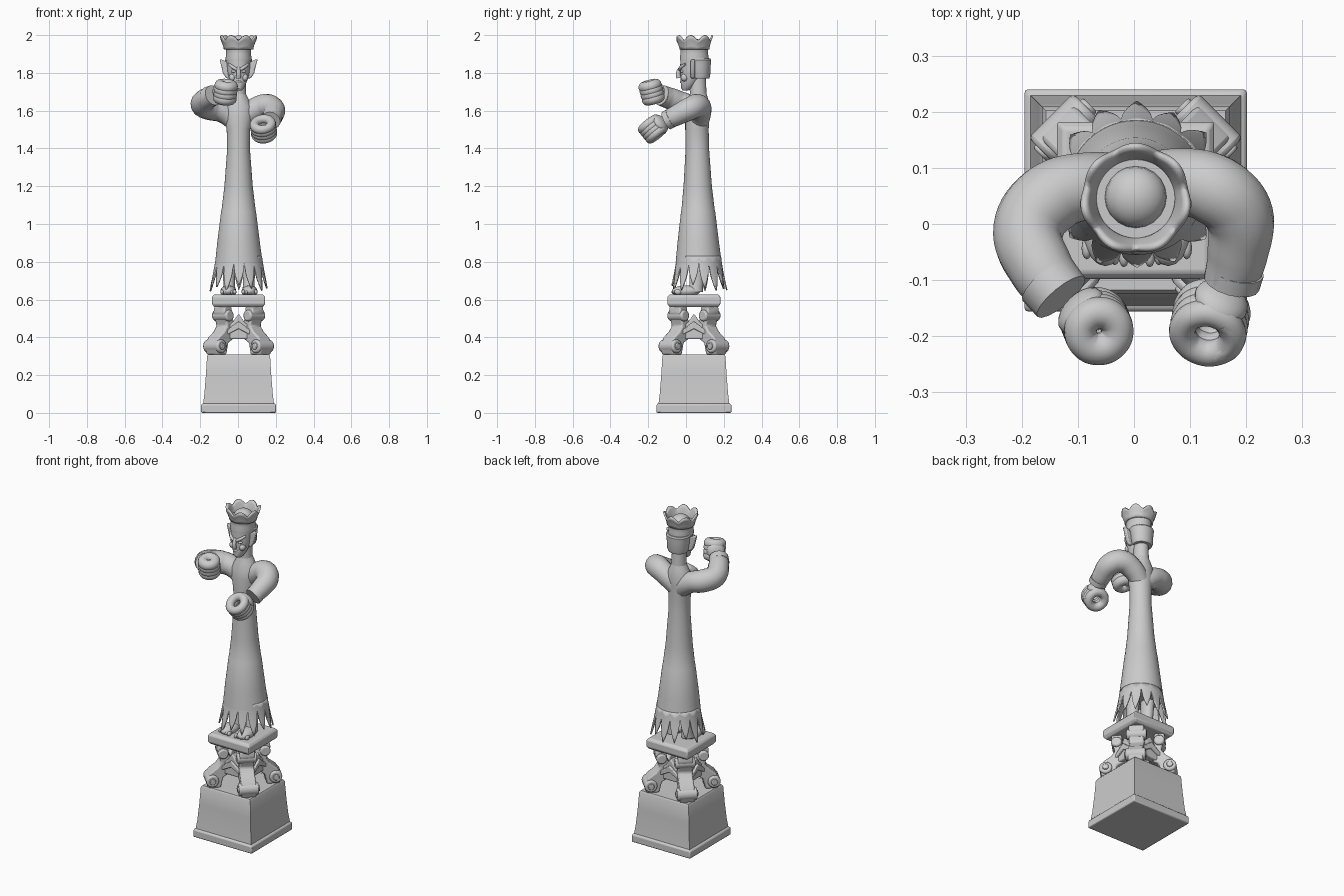
import bpy, bmesh, math
from mathutils import Vector, Matrix

if "Cube" in bpy.data.objects:
    bpy.data.objects.remove(bpy.data.objects["Cube"])

stone = bpy.data.materials.new("grey stone")
stone.diffuse_color = (0.6, 0.6, 0.6, 1)
stone.use_nodes = True
stone.node_tree.nodes["Principled BSDF"].inputs["Base Color"].default_value = stone.diffuse_color
TAU = math.tau


def finish(ob, angle=35, bevel=0, solid=0):
    """Material, optional modifiers and smooth shading."""
    ob.data.materials.clear()
    ob.data.materials.append(stone)
    if solid:
        m = ob.modifiers.new("thickness", 'SOLIDIFY')
        m.thickness = solid
    if bevel:
        m = ob.modifiers.new("soft edge", 'BEVEL')
        m.width, m.segments = bevel, 2
    bpy.ops.object.select_all(action='DESELECT')
    bpy.context.view_layer.objects.active = ob
    ob.select_set(True)
    bpy.ops.object.shade_smooth_by_angle(angle=math.radians(angle))
    return ob


def from_bmesh(name, bm, **kw):
    bmesh.ops.recalc_face_normals(bm, faces=bm.faces)
    me = bpy.data.meshes.new(name)
    bm.to_mesh(me)
    bm.free()
    ob = bpy.data.objects.new(name, me)
    bpy.context.collection.objects.link(ob)
    return finish(ob, **kw)


def skin_rings(name, rings, caps=True, **kw):
    bm = bmesh.new()
    vs = [[bm.verts.new(p) for p in r] for r in rings]
    n = len(rings[0])
    for a, b in zip(vs, vs[1:]):
        for i in range(n):
            bm.faces.new((a[i], a[(i + 1) % n], b[(i + 1) % n], b[i]))
    if caps:
        bm.faces.new(vs[0])
        bm.faces.new(vs[-1])
    return from_bmesh(name, bm, **kw)


def loft(name, rows, n=32, **kw):
    """Stacked ellipses: z, centre x, centre y, radius x, radius y."""
    return skin_rings(name, [[(x + rx * math.cos(TAU * i / n), y + ry * math.sin(TAU * i / n), z)
                              for i in range(n)] for z, x, y, rx, ry in rows], **kw)


def square_loft(name, rows, **kw):
    """Stacked squares: z, half size, around the pedestal axis."""
    return skin_rings(name, [[(0.003 + sx * h, PY + sy * h, z) for sx, sy in
                              ((-1, -1), (1, -1), (1, 1), (-1, 1))] for z, h in rows], **kw)


def slab(name, outline, lo, hi, matrix, **kw):
    """Outline in (u, z), extruded along v from lo to hi, then placed."""
    return skin_rings(name, [[matrix @ Vector((u, v, z)) for u, z in outline] for v in (lo, hi)], **kw)


def ball(name, centre, size, rot=None, seg=20):
    bm = bmesh.new()
    m = Matrix.Translation(centre) @ (rot or Matrix()) @ Matrix.Diagonal((*size, 1))
    bmesh.ops.create_uvsphere(bm, u_segments=seg, v_segments=seg // 2 + 2, radius=1, matrix=m)
    return from_bmesh(name, bm, angle=60)


def tube(name, pts, cyclic=False):
    """Smooth tube through points x, y, z, radius."""
    cu = bpy.data.curves.new(name, 'CURVE')
    cu.dimensions, cu.bevel_depth, cu.bevel_resolution = '3D', 1, 6
    cu.use_fill_caps, cu.resolution_u = True, 8
    sp = cu.splines.new('BEZIER')
    sp.bezier_points.add(len(pts) - 1)
    sp.use_cyclic_u = cyclic
    for bp, p in zip(sp.bezier_points, pts):
        bp.co, bp.radius = p[:3], p[3]
        bp.handle_left_type = bp.handle_right_type = 'AUTO'
    ob = bpy.data.objects.new(name, cu)
    bpy.context.collection.objects.link(ob)
    bpy.ops.object.select_all(action='DESELECT')
    bpy.context.view_layer.objects.active = ob
    ob.select_set(True)
    bpy.ops.object.convert(target='MESH')
    return finish(bpy.context.view_layer.objects.active, angle=50)


# Pedestal: foot slab, flared block, top slab
PY = 0.042
square_loft("base_slab", [(0, 0.198), (0.045, 0.198), (0.052, 0.185)], bevel=0.006)
square_loft("pedestal_block", [(0.045, 0.188), (0.1, 0.181), (0.2, 0.173), (0.3, 0.167), (0.31, 0.16)])
square_loft("top_slab", [(0.56, 0.128), (0.575, 0.14), (0.615, 0.14), (0.628, 0.128)], bevel=0.005)

# Carved support: scrolled corner legs and peaked panels between them
leg = [(.13, .308), (.2, .308), (.213, .35), (.19, .40), (.15, .43), (.128, .46), (.138, .50), (.15, .53),
       (.145, .562), (.09, .562), (.085, .50), (.05, .45), (.06, .40), (.115, .37)]
gable = [(-.1, .37), (-.04, .39), (.04, .39), (.1, .37), (.11, .42), (.07, .46), (.035, .475), (0, .525),
         (-.035, .475), (-.07, .46), (-.11, .42)]
trim = [(-.085, .40), (0, .445), (.085, .40), (.085, .42), (0, .485), (-.085, .42)]


def disc(cu, cz, r, n=16):
    return [(cu + r * math.cos(TAU * i / n), cz + r * math.sin(TAU * i / n)) for i in range(n)]


for k in range(4):
    at = Matrix.Translation((0.003, PY, 0))
    d = at @ Matrix.Rotation(TAU * (k + .5) / 4, 4, 'Z')
    f = at @ Matrix.Rotation(TAU * k / 4, 4, 'Z')
    slab(f"corner_leg_{k}", leg, -.042, .042, d, bevel=.008)
    slab(f"lower_scroll_{k}", disc(.178, .353, .036), -.056, .056, d, bevel=.008)
    slab(f"lower_scroll_eye_{k}", disc(.178, .353, .018), -.063, .063, d, bevel=.004)
    slab(f"upper_scroll_{k}", disc(.118, .515, .03), -.056, .056, d, bevel=.008)
    slab(f"gable_panel_{k}", gable, -.105, -.06, f, bevel=.006)
    slab(f"gable_trim_{k}", trim, -.117, -.09, f, bevel=.005)

# Feet, toes and shins
for s, side in ((-1, "left"), (1, "right")):
    x = .005 + s * .052
    loft(f"{side}_shin", [(.64, x, .045, .036, .045), (.68, x, .055, .03, .036), (.82, x, .06, .037, .045)])
    ball(f"{side}_foot", (x + s * .004, .0, .645), (.042, .075, .03))
    for t in range(5):
        ball(f"{side}_toe_{t}", (x + s * (t - 2) * .0165 + s * .004, -.057 + .0035 * t, .64),
             (.0095, .02, .013), seg=12)

# Robe body
loft("robe", [(.795, .005, .067, .126, .122), (.9, .003, .065, .113, .11), (1.07, .003, .064, .092, .09),
              (1.075, .003, .064, .09, .088), (1.2, .003, .062, .075, .075), (1.4, .003, .06, .06, .062),
              (1.5, .002, .058, .062, .062), (1.57, .002, .06, .078, .064), (1.62, .002, .062, .075, .062),
              (1.66, .002, .065, .055, .052), (1.69, .002, .065, .04, .044)], n=48)

# Ragged hem: pointed leaves all round
TEETH, COLS = 14, 10
hem = []
for row in range(6):
    ring = []
    for i in range(TEETH * COLS):
        u = abs((i % COLS) / COLS * 2 - 1)
        drop = .135 * (1 - u) ** .6 * (1 + .12 * math.sin(i // COLS * 2.3))
        z = .83 - (.035 + drop) * row / 5
        flare = .12 + .03 * max(0, (.83 - z) / .16) ** 1.3
        a = TAU * i / (TEETH * COLS)
        ring.append((.005 + flare * 1.02 * math.cos(a), .068 + flare * .98 * math.sin(a), z))
    hem.append(ring)
skin_rings("ragged_hem", hem, caps=False, solid=.008)

# Sleeves
tube("raised_sleeve", [(.01, .065, 1.52, .05), (-.08, .068, 1.595, .06), (-.15, .045, 1.615, .065),
                       (-.188, -.01, 1.632, .063), (-.165, -.08, 1.663, .058), (-.13, -.125, 1.678, .052)])
tube("lowered_sleeve", [(-.01, .065, 1.52, .05), (.08, .075, 1.6, .06), (.145, .06, 1.625, .064),
                        (.185, .02, 1.61, .062), (.185, -.05, 1.575, .055), (.172, -.1, 1.55, .048)])
tube("raised_cuff", [(-.155, -.1, 1.67, .057), (-.13, -.13, 1.682, .055)])
tube("lowered_cuff", [(.181, -.08, 1.56, .052), (.174, -.105, 1.547, .051)])


# Gripping hands: four curled fingers stacked along the grip, palm and thumb
def hand(name, centre, axis, reach, radius, thick, step):
    c, a = Vector(centre), Vector(axis).normalized()
    r = Vector(reach)
    r = (r - a * r.dot(a)).normalized()
    t = a.cross(r)
    for k in range(4):
        o = c + a * (k - 1.5) * step
        pts = [(*(o + (r * math.cos(g) + t * math.sin(g)) * radius), thick)
               for g in (TAU * j / 8 for j in range(8))]
        tube(f"{name}_finger_{k}", pts, cyclic=True)
    rot = Matrix((r, t, a)).transposed().to_4x4()
    ball(f"{name}_palm", c - r * (radius + .008), (.028, .05, .05), rot)
    top = c + a * 1.9 * step
    tube(f"{name}_thumb", [(*(top + (r * math.cos(g) + t * math.sin(g)) * radius), .016)
                           for g in (2.8, 2.2, 1.5, .8)])


hand("raised_hand", (-.066, -.182, 1.698), (.1, -.25, .95), (.65, -.7, .2), .033, .029, .023)
hand("lowered_hand", (.135, -.175, 1.503), (-.12, -.62, .78), (-.4, -.8, -.45), .045, .024, .021)

# Neck, head and collar of the headdress
loft("neck", [(1.6, .002, .065, .05, .05), (1.68, .002, .065, .041, .044), (1.8, .002, .06, .04, .044)])
loft("face", [(1.708, .003, -.002, .018, .016), (1.718, .003, .004, .028, .03), (1.745, .003, .017, .04, .044),
              (1.785, .003, .03, .055, .06), (1.82, .003, .035, .06, .066), (1.87, .003, .042, .064, .072)])
loft("headdress_back", [(1.77, .003, .075, .055, .048), (1.785, .003, .074, .062, .054),
                        (1.845, .003, .071, .066, .06), (1.868, .003, .068, .072, .065),
                        (1.876, .003, .066, .068, .062)])
tube("nose", [(.003, -.028, 1.83, .009), (.003, -.042, 1.795, .012), (.003, -.038, 1.773, .013)])
tube("mouth", [(-.022, -.012, 1.748, .005), (.003, -.026, 1.752, .007), (.028, -.012, 1.748, .005)])
for s, side in ((-1, "left"), (1, "right")):
    tube(f"{side}_brow", [(.003 + s * .008, -.033, 1.817, .008), (.003 + s * .03, -.027, 1.83, .009),
                          (.003 + s * .052, -.004, 1.847, .006)])
    ball(f"{side}_eye", (.003 + s * .026, -.02, 1.808), (.014, .01, .008))
    ball(f"{side}_cheek", (.003 + s * .033, -.008, 1.775), (.018, .02, .02))
    ear = [(.045, 1.77), (.066, 1.772), (.083, 1.80), (.09, 1.83), (.101, 1.872), (.08, 1.868), (.055, 1.85)]
    slab(f"{side}_ear", [(.003 + s * u, z) for u, z in ear], .025, .047, Matrix(), bevel=.006)

# Tall cap, petal crown and dome
loft("cap", [(1.865, .003, .044, .068, .076), (1.875, .003, .044, .069, .077), (1.9, .003, .044, .066, .073),
             (1.925, .003, .044, .067, .073), (1.935, .003, .044, .071, .077)])
crown = []
for row in range(5):
    f = row / 4
    ring = []
    for i in range(72):
        a = TAU * i / 72
        peak = abs(math.cos(3.5 * (a - math.pi / 2)))
        r = .068 + .022 * f ** 1.4 * (.8 + .2 * peak)
        ring.append((.003 + r * math.cos(a), .045 + r * math.sin(a), 1.925 + f * (.047 + .028 * peak)))
    crown.append(ring)
skin_rings("petal_crown", crown, caps=False, solid=.01)
ball("crown_dome", (.003, .048, 1.935), (.055, .055, .045))
